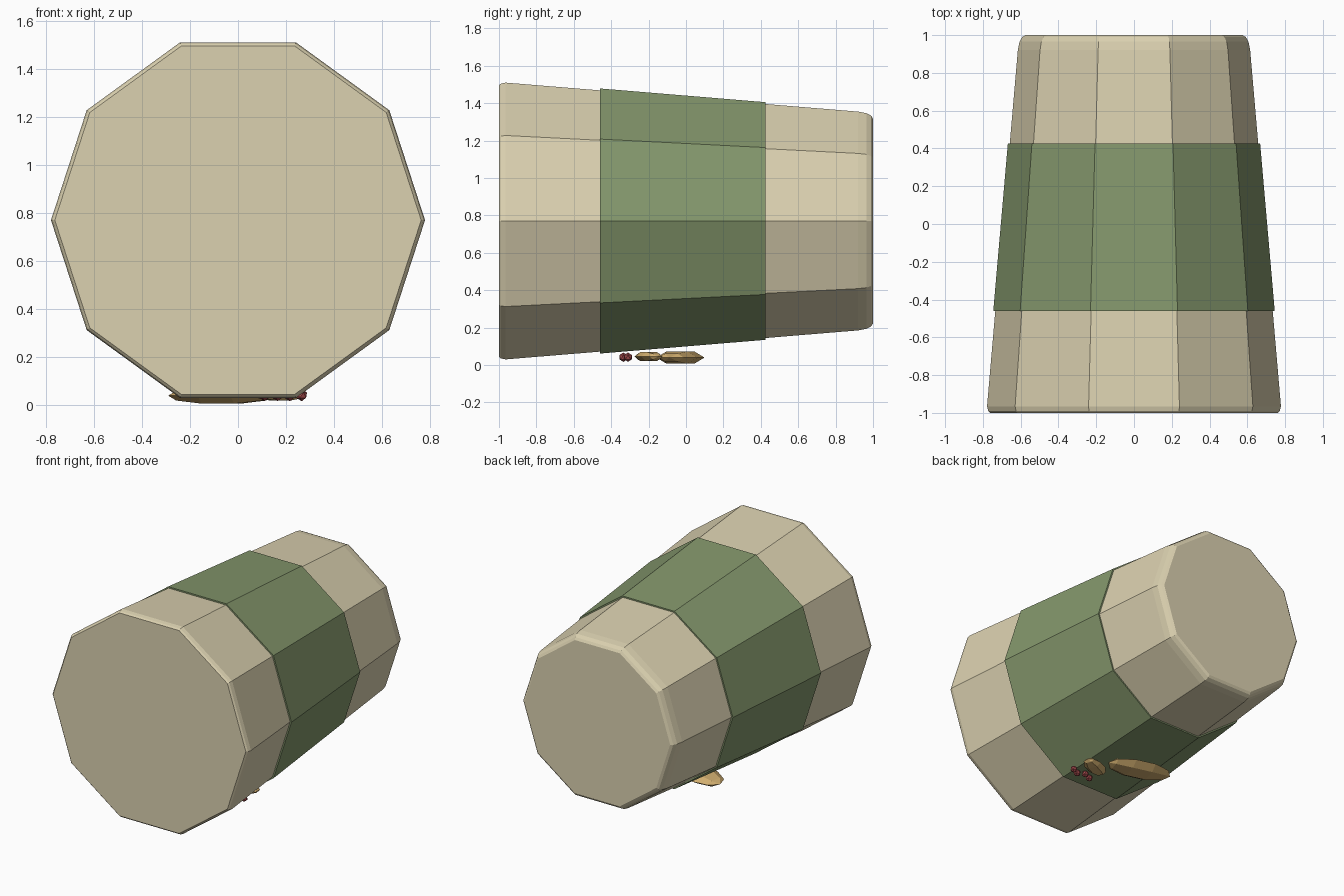
import bpy, bmesh, math
from mathutils import Matrix, Vector

cube = bpy.data.objects.get("Cube")
if cube:
    bpy.data.objects.remove(cube, do_unlink=True)

SIDES = 10
AXIS_Z = 0.77


def material(name, srgb):
    col = [((c / 255 + 0.055) / 1.055) ** 2.4 for c in srgb] + [1.0]
    m = bpy.data.materials.new(name)
    m.use_nodes = True
    m.diffuse_color = col
    m.node_tree.nodes["Principled BSDF"].inputs["Base Color"].default_value = col
    return m


cream = material("cream paper", (219, 209, 176))
green = material("sleeve green", (132, 151, 108))
gold = material("bean gold", (210, 175, 112))
red = material("berry red", (160, 72, 74))


def finish(name, bm, mat):
    bmesh.ops.recalc_face_normals(bm, faces=bm.faces)
    mesh = bpy.data.meshes.new(name)
    bm.to_mesh(mesh)
    bm.free()
    mesh.materials.append(mat)
    obj = bpy.data.objects.new(name, mesh)
    bpy.context.collection.objects.link(obj)
    return obj


def lathe(name, profile, mat):
    """Closed ten-sided solid along y from (y, radius) pairs."""
    bm = bmesh.new()
    rings = []
    for y, r in profile:
        angles = [math.tau * i / SIDES for i in range(SIDES)]
        rings.append([bm.verts.new((r * math.cos(a), y, AXIS_Z + r * math.sin(a))) for a in angles])
    for a, b in zip(rings, rings[1:]):
        for i in range(SIDES):
            j = (i + 1) % SIDES
            bm.faces.new((a[i], a[j], b[j], b[i]))
    bm.faces.new(rings[0])
    bm.faces.new(rings[-1])
    return finish(name, bm, mat)


def faceted_pod(name, start, end, width, height, mat):
    """Flattened low-poly pod with pointed ends, from start to end."""
    a, b = Vector(start), Vector(end)
    axis = b - a
    bm = bmesh.new()
    bmesh.ops.create_uvsphere(bm, u_segments=6, v_segments=5, radius=0.5)
    turn = Matrix.Rotation(math.atan2(axis.y, axis.x), 4, "Z")
    size = Matrix.Diagonal((axis.length, width, height, 1))
    lay = Matrix.Rotation(math.pi / 2, 4, "Y")
    bm.transform(Matrix.Translation((a + b) / 2) @ turn @ size @ lay)
    return finish(name, bm, mat)


# Tapered cup with softened rims
lathe("cup_body", [(-1, 0.762), (-0.99, 0.772), (-0.965, 0.778),
                   (0.92, 0.615), (0.965, 0.606), (0.99, 0.592), (1, 0.575)], cream)

# Sleeve around the middle
lathe("sleeve_band", [(-0.46, 0.745), (0.425, 0.668)], green)

# Ornament beneath the sleeve
faceted_pod("large_pod", (0.15, -0.09, 0.04), (-0.29, 0.03, 0.04), 0.24, 0.08, gold)
faceted_pod("small_pod", (0.07, -0.25, 0.045), (0.28, -0.15, 0.045), 0.13, 0.06, gold)

# Row of berries
for i, x in enumerate((0.11, 0.165, 0.215, 0.265)):
    bm = bmesh.new()
    bmesh.ops.create_icosphere(bm, subdivisions=1, radius=0.025)
    y = -0.335 + 0.025 * (i % 2)
    bm.transform(Matrix.Translation((x, y, 0.042)))
    finish(f"berry_{i + 1}", bm, red)
